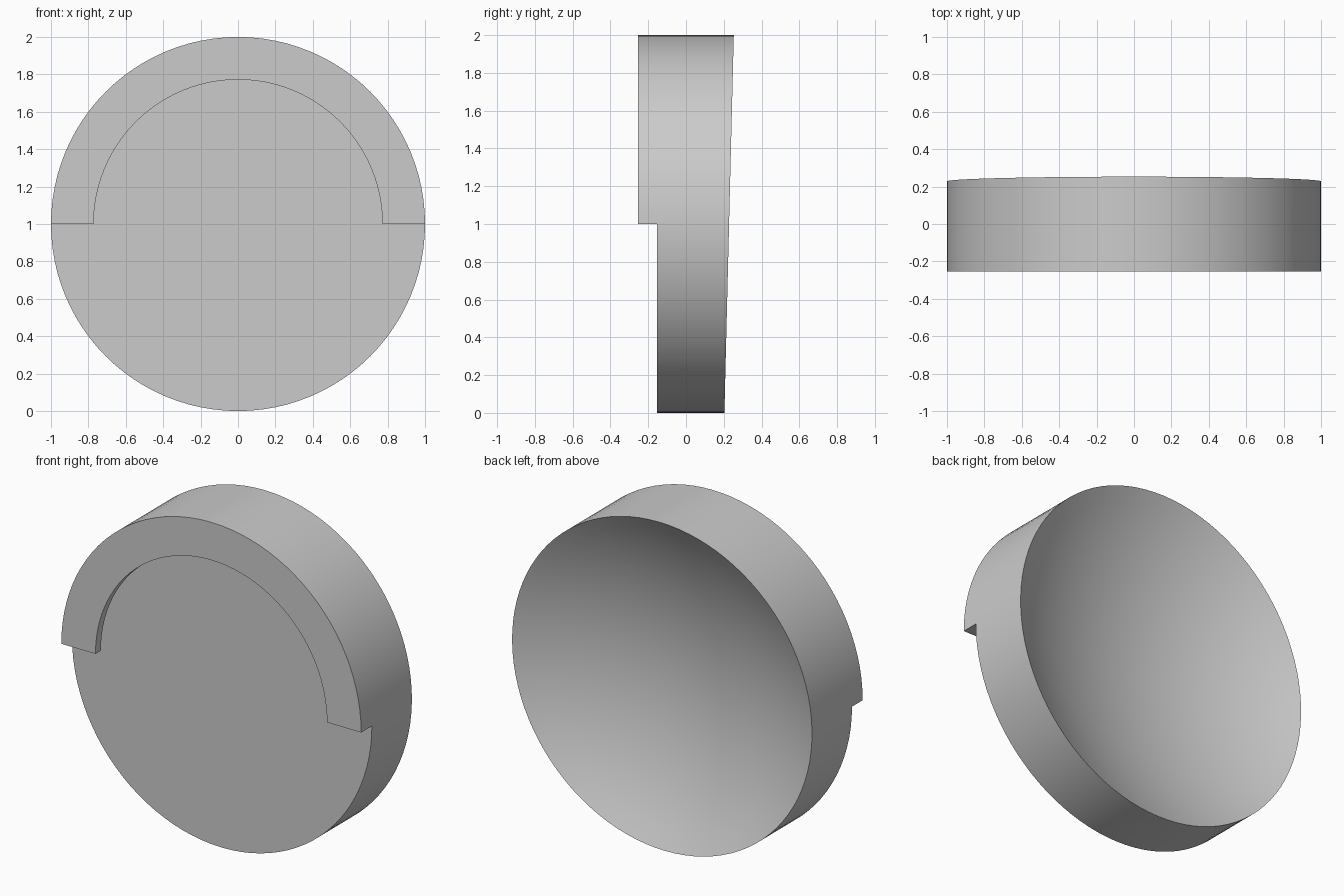
import bpy
import bmesh
import math

old = bpy.data.objects.get("Cube")
if old:
    bpy.data.objects.remove(old, do_unlink=True)

SEGMENTS = 96
FRONT, STEP = -0.153, -0.051
LIP_INNER, SLOT_OUTER = 0.772, 0.89
BOWL_RADIUS, BOWL_DROP, SIDE_Y = 2.0, 0.043, 0.228


def bowl_y(x, z):
    """Depth of the spherical hollow, centred a little below the disc axis."""
    def reach(a, b):
        return math.sqrt(BOWL_RADIUS ** 2 - a * a - (b + BOWL_DROP) ** 2)
    return SIDE_Y + reach(1, 0) - reach(x, z)


grey = bpy.data.materials.new("plain grey")
grey.use_nodes = True
colour = (0.6, 0.6, 0.6, 1)
grey.diffuse_color = colour
grey.node_tree.nodes["Principled BSDF"].inputs["Base Color"].default_value = colour

bm = bmesh.new()


def ring(radius, depth):
    verts = []
    for i in range(SEGMENTS):
        a = math.tau * i / SEGMENTS
        x, z = radius * math.cos(a), radius * math.sin(a)
        verts.append(bm.verts.new((x, depth(x, z), z + 1)))
    return verts


def bridge(a, b):
    return [bm.faces.new((a[i], a[i - SEGMENTS + 1], b[i - SEGMENTS + 1], b[i]))
            for i in range(SEGMENTS)]


def extrude(faces, slide=0, scale=1):
    """Extrude faces, sliding them along y and scaling them about the axis."""
    geom = bmesh.ops.extrude_face_region(bm, geom=faces)["geom"]
    bmesh.ops.delete(bm, geom=[f for f in faces if f.is_valid], context="FACES")
    for v in geom:
        if isinstance(v, bmesh.types.BMVert):
            v.co.x *= scale
            v.co.y += slide
            v.co.z = 1 + (v.co.z - 1) * scale
    return [f for f in geom if isinstance(f, bmesh.types.BMFace)]


# Hollow back, from the centre to the rim
centre = bm.verts.new((0, bowl_y(0, 0), 1))
rings = [ring(k / 12, bowl_y) for k in range(1, 13)]
for i in range(SEGMENTS):
    bm.faces.new((centre, rings[0][i], rings[0][i - SEGMENTS + 1]))
for inner, outer in zip(rings, rings[1:]):
    bridge(inner, outer)

# Outer wall and flat front
front_rim = ring(1, lambda x, z: FRONT)
front_inner = ring(SLOT_OUTER, lambda x, z: FRONT)
bridge(rings[-1], front_rim)
border = bridge(front_rim, front_inner)
bm.faces.new(front_inner)

# Raised half ring on the upper front, in two layers
upper = [f for f in border if f.calc_center_median().z > 1]
upper = extrude(upper, slide=STEP)
extrude(upper, slide=STEP)

# Overhanging lip: the front layer reaches inward and leaves a slot behind it
inner_wall = []
for f in bm.faces:
    c = f.calc_center_median()
    if abs(c.y - FRONT - 1.5 * STEP) < 0.01 and math.hypot(c.x, c.z - 1) < SLOT_OUTER + 0.01:
        inner_wall.append(f)
extrude(inner_wall, scale=LIP_INNER / SLOT_OUTER)
bmesh.ops.recalc_face_normals(bm, faces=bm.faces)

mesh = bpy.data.meshes.new("hollow_disc")
bm.to_mesh(mesh)
bm.free()
mesh.materials.append(grey)
disc = bpy.data.objects.new("hollow_disc", mesh)
bpy.context.collection.objects.link(disc)
bpy.context.view_layer.objects.active = disc
disc.select_set(True)
bpy.ops.object.shade_smooth_by_angle(angle=math.radians(30))
